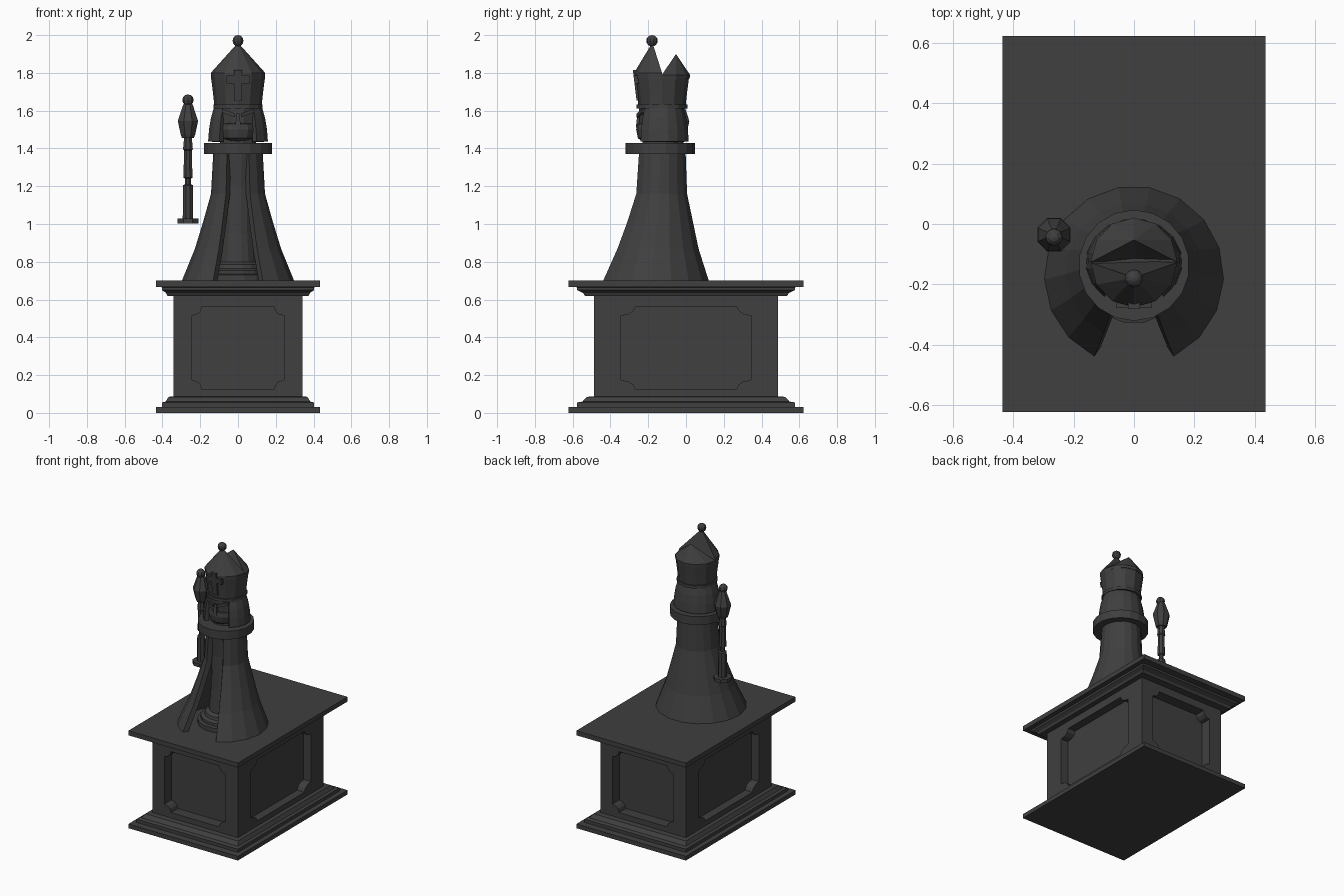
import bpy, bmesh
from math import sin, cos, pi, radians

if "Cube" in bpy.data.objects:
    bpy.data.objects.remove(bpy.data.objects["Cube"])

mat = bpy.data.materials.new("dark_stone")
mat.diffuse_color = (0.05, 0.05, 0.05, 1)
mat.use_nodes = True
mat.node_tree.nodes["Principled BSDF"].inputs["Base Color"].default_value = mat.diffuse_color


def make(name, bm):
    bmesh.ops.recalc_face_normals(bm, faces=bm.faces)
    me = bpy.data.meshes.new(name)
    bm.to_mesh(me)
    bm.free()
    me.materials.append(mat)
    ob = bpy.data.objects.new(name, me)
    bpy.context.collection.objects.link(ob)
    return ob


def lathe(name, profile, n, cx=0, cy=0, sx=1, sy=1, phase=0.5):
    """Closed solid from (radius, z) rings of n sides."""
    bm = bmesh.new()
    rings = [[bm.verts.new((cx + sx * r * cos(2 * pi * (i + phase) / n),
                            cy + sy * r * sin(2 * pi * (i + phase) / n), z))
              for i in range(n)] for r, z in profile]
    for a, b in zip(rings, rings[1:]):
        for i in range(n):
            j = (i + 1) % n
            bm.faces.new((a[i], a[j], b[j], b[i]))
    bm.faces.new(rings[0])
    bm.faces.new(rings[-1])
    return make(name, bm)


def shell(name, rows, a0, a1, n, thick, sy=1):
    """Open wrap of (radius, z, centre y) rows between two angles, thickened inward."""
    bm = bmesh.new()
    grid = []
    for r, z, cy in rows:
        angs = [radians(a0 + (a1 - a0) * i / n) for i in range(n + 1)]
        grid.append([bm.verts.new((r * cos(a), cy + sy * r * sin(a), z)) for a in angs])
    for a, b in zip(grid, grid[1:]):
        for i in range(n):
            bm.faces.new((a[i], a[i + 1], b[i + 1], b[i]))
    for f in bm.faces:
        f.normal_update()
    ob = make(name, bm)
    # outward normals are known: flip if needed
    p = ob.data.polygons[n // 2]
    if p.normal.y < 0:
        ob.data.flip_normals()
    m = ob.modifiers.new("thickness", 'SOLIDIFY')
    m.thickness = thick
    m.offset = -1
    return ob


def prism(name, pts, to3d, d0, d1):
    """Extrude a 2D outline from depth d0 to d1."""
    bm = bmesh.new()
    a = [bm.verts.new(to3d(u, v, d0)) for u, v in pts]
    b = [bm.verts.new(to3d(u, v, d1)) for u, v in pts]
    bm.faces.new(a)
    bm.faces.new(b)
    for i in range(len(pts)):
        j = (i + 1) % len(pts)
        bm.faces.new((a[i], a[j], b[j], b[i]))
    return make(name, bm)


def ball(name, loc, r, u=10, v=8):
    bm = bmesh.new()
    bmesh.ops.create_uvsphere(bm, u_segments=u, v_segments=v, radius=r)
    bmesh.ops.translate(bm, vec=loc, verts=bm.verts)
    return make(name, bm)


# Pedestal with stepped mouldings
q = 2 ** 0.5
steps = [(1, 0), (1, .03), (.925, .032), (.925, .055), (.88, .06), (.845, .085), (.782, .087),
         (.782, .618), (.86, .62), (.875, .635), (.925, .65), (.925, .665), (1, .667), (1, .7)]
pedestal = lathe("pedestal", [(s * q, z) for s, z in steps], 4, sx=.435, sy=.6225)


# Recessed panels with scooped corners
def panel(w, z0, z1, ru, rv):
    pts = []
    for cu, cv, start in ((w, z1, 270), (-w, z1, 0), (-w, z0, 90), (w, z0, 180)):
        for k in range(4):
            a = radians(start - 30 * k)
            pts.append((cu + ru * cos(a), cv + rv * sin(a)))
    return pts


front_pts = panel(.243, .125, .563, .052, .048)
side_pts = panel(.343, .125, .563, .075, .048)
for s in (-1, 1):
    for nm, pts, fn, d0, d1 in (
            ("front_panel_cutter", front_pts, lambda u, v, d: (u, s * d, v), .41, .55),
            ("side_panel_cutter", side_pts, lambda u, v, d: (s * d, u, v), .282, .385)):
        cut = prism(nm, pts, fn, d0, d1)
        cut.hide_render = True
        cut.hide_viewport = True
        b = pedestal.modifiers.new("panel", 'BOOLEAN')
        b.operation = 'DIFFERENCE'
        b.solver = 'EXACT'
        b.object = cut

# Body column with ringed foot, collar and neck
lathe("body", [(.175, .7), (.175, .73), (.155, .735), (.155, .755), (.13, .765), (.125, .785),
               (.1, .8), (.088, .95), (.082, 1.2), (.095, 1.38)], 16, cy=-.155)
lathe("collar", [(.184, 1.37), (.184, 1.43)], 18, cy=-.137)
lathe("neck", [(.1, 1.42), (.1, 1.47)], 12, cy=-.135)

# Open-fronted cape
shell("cape", [(.297, .7, -.172), (.228, .87, -.158), (.185, 1.01, -.145),
               (.143, 1.16, -.135), (.131, 1.38, -.131)], -63.7, 243.7, 15, .035)

# Head, hair, jaw, nose and brows
lathe("head", [(.085, 1.44), (.112, 1.48), (.118, 1.62)], 12, cy=-.135)
shell("hair", [(.16, 1.437, -.127), (.155, 1.5, -.127), (.145, 1.56, -.127), (.128, 1.62, -.127)],
      -52, 232, 13, .03, sy=.9)
lathe("jaw", [(.045, 1.435), (.08, 1.455), (.092, 1.5), (.085, 1.53), (.05, 1.54)], 10,
      cy=-.195, sy=.75)
lathe("nose", [(.022, 1.51), (.01, 1.585)], 4, cy=-.25)
for s in (-1, 1):
    prism("brow", [(s * .015, 1.565), (s * .085, 1.59), (s * .085, 1.61), (s * .015, 1.585)],
          lambda u, v, d: (u, d + abs(u) * .4, v), -.268, -.225)

# Pointed hat: band, flaring cup and two peaks
cy = -.127
lathe("hat_band", [(.134, 1.612), (.134, 1.632)], 14, cy=cy)
lathe("hat_cup", [(.125, 1.625), (.132, 1.69), (.144, 1.785)], 12, cy=cy, phase=0)


def peak(name, a0, tip, side_z):
    bm = bmesh.new()
    ring = []
    for i in range(7):
        a = radians(a0 + 30 * i)
        ring.append(bm.verts.new((.144 * cos(a), cy + .148 * sin(a), side_z)))
    low = [bm.verts.new((v.co.x * .99, cy + (v.co.y - cy) * .99, 1.77)) for v in ring]
    top = bm.verts.new(tip)
    valley = bm.verts.new((0, cy + .005, 1.77))
    for i in range(6):
        bm.faces.new((low[i], low[i + 1], ring[i + 1], ring[i]))
        bm.faces.new((ring[i], ring[i + 1], top))
    bm.faces.new((low[0], ring[0], top, valley))
    bm.faces.new((valley, top, ring[6], low[6]))
    bm.faces.new(low + [valley])
    return make(name, bm)


peak("hat_front_peak", 180, (0, -.178, 1.96), 1.80)
peak("hat_back_peak", 0, (0, -.053, 1.90), 1.79)
ball("hat_finial", (0, -.18, 1.97), .03)

# Raised cross ornament, leaning with the cup
half = [(.02, 1.655), (.02, 1.745), (.06, 1.745), (.06, 1.785), (.02, 1.785), (.02, 1.815)]
outline = half + [(-x, z) for x, z in reversed(half)]
prism("hat_ornament", outline, lambda u, v, d: (u, d - (v - 1.655) * .12, v), -.262, -.235)

# Staff floating at the side
sx_, sy_ = -.265, -.036
lathe("staff_base", [(.06, 1.003), (.06, 1.028)], 8, sx_, sy_)
lathe("staff_shaft", [(.03, 1.025), (.028, 1.205), (.017, 1.21), (.017, 1.24), (.026, 1.245),
                      (.022, 1.39), (.028, 1.395), (.022, 1.46)], 8, sx_, sy_)
lathe("staff_head", [(.034, 1.455), (.042, 1.475), (.058, 1.545), (.03, 1.625), (.022, 1.64)],
      8, sx_, sy_)
ball("staff_finial", (sx_, sy_ - .008, 1.656), .03, 8, 6)
